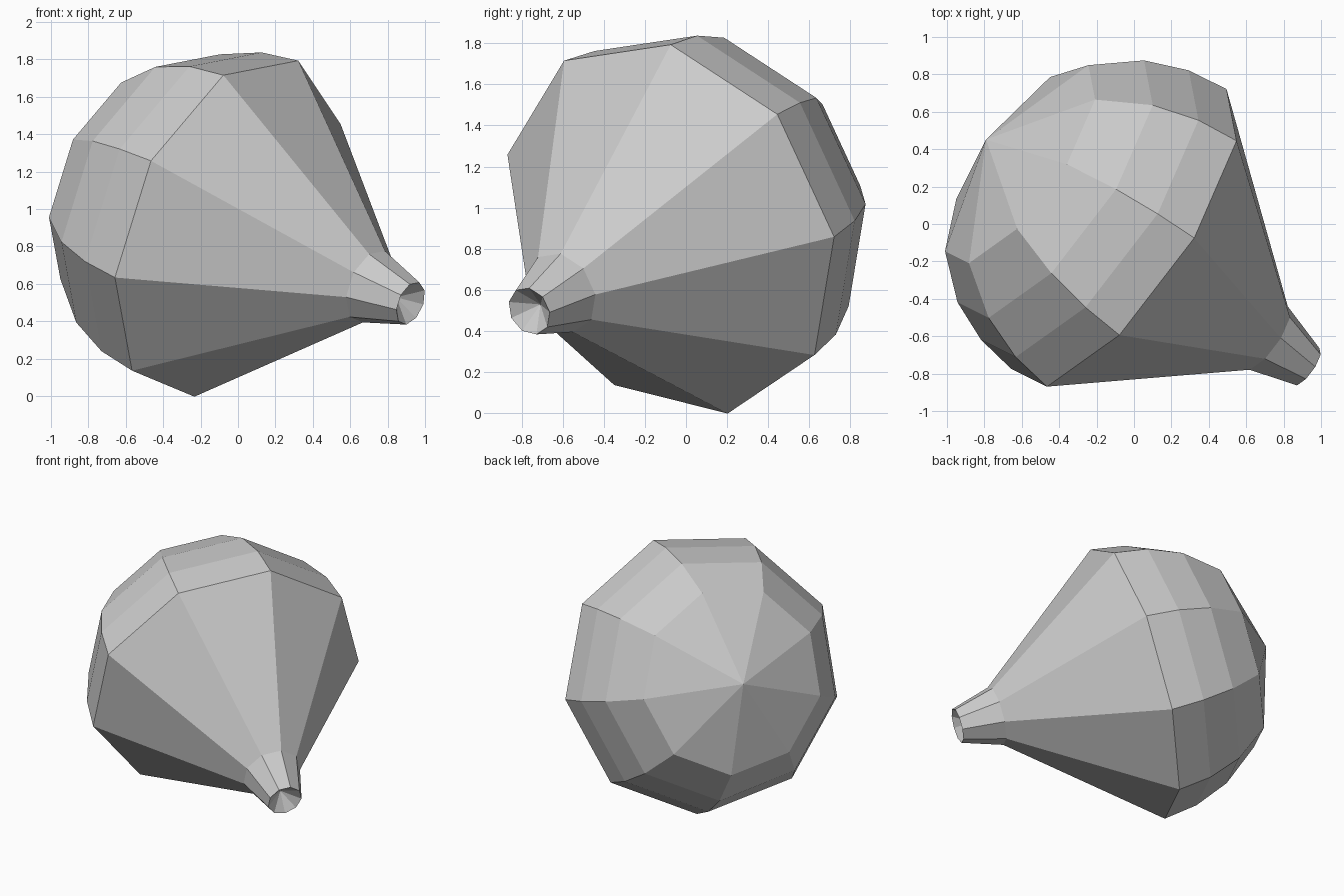
import bpy, bmesh, math
from mathutils import Vector

if "Cube" in bpy.data.objects:
    bpy.data.objects.remove(bpy.data.objects["Cube"])

SIDES = 9
CENTER = Vector((-0.05, -0.074, 0.903))          # centre of the widest ring
AXIS = Vector((0.772, -0.547, -0.323)).normalized()  # points to the neck tip
E1 = Vector((-0.187, 0.285, -0.94))
E1 = (E1 - AXIS * E1.dot(AXIS)).normalized()
E2 = AXIS.cross(E1)

# (distance along axis, radius) from back pole to neck tip and its recess
PROFILE = [(-0.96, 0), (-0.72, 0.642), (-0.476, 0.835), (-0.236, 0.93),
           (0, 0.965), (0.98, 0.205), (1.26, 0.121), (1.16, 0)]


def ring(bm, s, r):
    c = CENTER + AXIS * s
    if r == 0:
        return [bm.verts.new(c)] * SIDES
    angles = [2 * math.pi * i / SIDES for i in range(SIDES)]
    return [bm.verts.new(c + (E1 * math.cos(a) + E2 * math.sin(a)) * r) for a in angles]


# Tilted faceted bulb, lathed around its axis
bm = bmesh.new()
rings = [ring(bm, s, r) for s, r in PROFILE]
for a, b in zip(rings, rings[1:]):
    for i in range(SIDES):
        j = (i + 1) % SIDES
        bm.faces.new(list(dict.fromkeys((a[i], a[j], b[j], b[i]))))
bmesh.ops.recalc_face_normals(bm, faces=bm.faces)
mesh = bpy.data.meshes.new("bulb")
bm.to_mesh(mesh)
bm.free()
bpy.context.collection.objects.link(bpy.data.objects.new("bulb", mesh))
